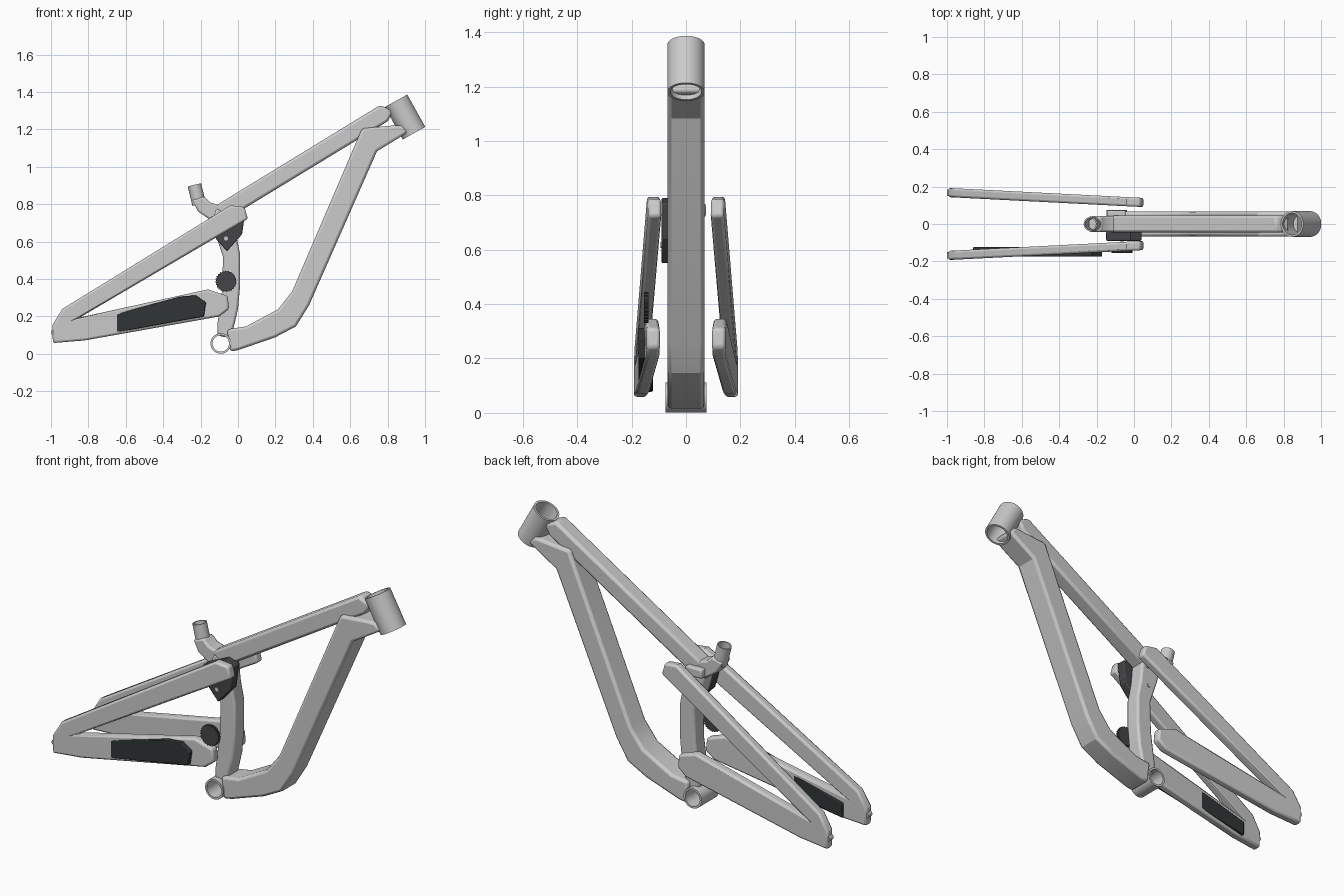
import bpy, bmesh
from math import sin, cos, pi
from mathutils import Vector

if "Cube" in bpy.data.objects:
    bpy.data.objects.remove(bpy.data.objects["Cube"])

dark = bpy.data.materials.new("dark")
dark.diffuse_color = (0.03, 0.035, 0.035, 1)
dark.use_nodes = True
dark.node_tree.nodes["Principled BSDF"].inputs["Base Color"].default_value = dark.diffuse_color
grey = bpy.data.materials.new("charcoal")
grey.diffuse_color = (0.06, 0.06, 0.065, 1)
grey.use_nodes = True
grey.node_tree.nodes["Principled BSDF"].inputs["Base Color"].default_value = grey.diffuse_color


def finish(name, bm, bevel=0, mat=None):
    bmesh.ops.recalc_face_normals(bm, faces=bm.faces)
    me = bpy.data.meshes.new(name)
    bm.to_mesh(me)
    bm.free()
    ob = bpy.data.objects.new(name, me)
    bpy.context.collection.objects.link(ob)
    if mat:
        me.materials.append(mat)
    if bevel:
        m = ob.modifiers.new("bevel", "BEVEL")
        m.width, m.segments, m.limit_method = bevel, 2, "ANGLE"
        m.angle_limit = 0.9
    bpy.ops.object.select_all(action="DESELECT")
    ob.select_set(True)
    bpy.context.view_layer.objects.active = ob
    bpy.ops.object.shade_smooth_by_angle(angle=0.5)
    return ob


def prism(name, pts, y0, y1, bevel=0, mat=None, skew=0):
    """Side profile (x, z) extruded along y; skew shifts y with x."""
    bm = bmesh.new()
    a, b = [[bm.verts.new((x, y + skew * x, z)) for x, z in pts] for y in (y0, y1)]
    bm.faces.new(a)
    bm.faces.new(b[::-1])
    n = len(pts)
    for i in range(n):
        j = (i + 1) % n
        bm.faces.new((a[i], b[i], b[j], a[j]))
    return finish(name, bm, bevel, mat)


def tube(name, p, q, r, inner=0, mat=None, sides=40):
    """Cylinder from p to q, hollow when inner > 0."""
    p, q = Vector(p), Vector(q)
    d = (q - p).normalized()
    u = d.orthogonal().normalized()
    v = d.cross(u)
    bm = bmesh.new()

    def ring(c, rad):
        return [bm.verts.new(c + rad * (u * cos(2 * pi * i / sides) + v * sin(2 * pi * i / sides)))
                for i in range(sides)]
    rings = [ring(p, r), ring(q, r)]
    if inner:
        rings += [ring(q, inner), ring(p, inner)]
    else:
        bm.faces.new(rings[0])
        bm.faces.new(rings[1])
    for k in range(4 if inner else 1):
        a, b = rings[k], rings[(k + 1) % len(rings)]
        for i in range(sides):
            j = (i + 1) % sides
            bm.faces.new((a[i], a[j], b[j], b[i]))
    return finish(name, bm, 0, mat)


# Front triangle
tube("head_tube", (0.845, 0, 1.353), (0.941, 0, 1.18), 0.069, 0.058)
prism("top_tube", [(0.76, 1.33), (0.83, 1.298), (0.80, 1.243), (-0.06, 0.72),
                   (-0.13, 0.786)], -0.045, 0.045, 0.014)
prism("down_tube", [(0.875, 1.222), (0.84, 1.222), (0.663, 1.206), (0.29, 0.335),
                    (0.214, 0.238), (0.043, 0.147), (-0.058, 0.131), (-0.043, 0.013),
                    (0.0, 0.02), (0.198, 0.088), (0.31, 0.147), (0.38, 0.26),
                    (0.743, 1.083), (0.909, 1.185)], -0.068, 0.068, 0.014)
tube("bottom_bracket", (-0.092, -0.075, 0.056), (-0.092, 0.075, 0.056), 0.055, 0.044)
prism("seat_tube", [(-0.11, 0.10), (-0.11, 0.16), (-0.085, 0.34), (-0.08, 0.52),
                    (-0.12, 0.64), (-0.14, 0.71), (-0.12, 0.78), (-0.02, 0.75),
                    (-0.01, 0.64), (0.012, 0.53), (0.012, 0.37), (0.0, 0.24),
                    (-0.035, 0.09), (-0.075, 0.09)], -0.045, 0.045, 0.012)

# Seat clamp
tube("seat_clamp", (-0.233, 0, 0.904), (-0.208, 0, 0.80), 0.037, 0.03)
prism("seat_lug", [(-0.245, 0.822), (-0.182, 0.842), (-0.15, 0.81), (-0.1, 0.795),
                   (-0.02, 0.78), (-0.03, 0.71), (-0.139, 0.71), (-0.214, 0.762)],
      -0.042, 0.042, 0.01)
prism("pivot_block", [(-0.145, 0.72), (-0.045, 0.72), (-0.045, 0.77), (-0.145, 0.77)],
      0.03, 0.073, 0.008)

# Suspension rocker and its bolt
prism("rocker_plate", [(-0.15, 0.73), (-0.02, 0.79), (0.04, 0.77), (0.022, 0.64),
                       (-0.059, 0.548), (-0.118, 0.615)], -0.09, -0.04, 0.006, grey)
tube("rocker_bolt", (-0.064, -0.093, 0.617), (-0.064, 0.05, 0.617), 0.011, sides=16)

# Rear triangle: one V-shaped pair of stays per side, splayed toward the axle
STAY = [(-0.99, 0.058), (-0.82, 0.072), (-0.10, 0.2), (-0.048, 0.24), (-0.055, 0.31),
        (-0.16, 0.345), (-0.845, 0.195), (0.053, 0.722), (0.035, 0.785), (-0.04, 0.794),
        (-0.94, 0.24), (-0.992, 0.155)]
for side, s in (("left", 1), ("right", -1)):
    prism("rear_stay_" + side, STAY, s * 0.093, s * 0.142, 0.011, skew=-s * 0.051)
    tube("dropout_" + side, (-0.984, s * 0.15, 0.115), (-0.984, s * 0.185, 0.115), 0.016, sides=16)

# Guard set into the right lower stay
prism("stay_guard", [(-0.86, 0.155), (-0.31, 0.307), (-0.225, 0.313), (-0.171, 0.275),
                     (-0.182, 0.2), (-0.86, 0.077)], -0.175, -0.122, 0.004, dark)

# Knurled adjuster disc
knurl = [(-0.064 + r * cos(2 * pi * i / 96), 0.388 + r * sin(2 * pi * i / 96))
         for i in range(96) for r in [(0.057, 0.057, 0.053, 0.053)[i % 4]]]
prism("pivot_disc", knurl, -0.155, -0.138, 0, grey)
